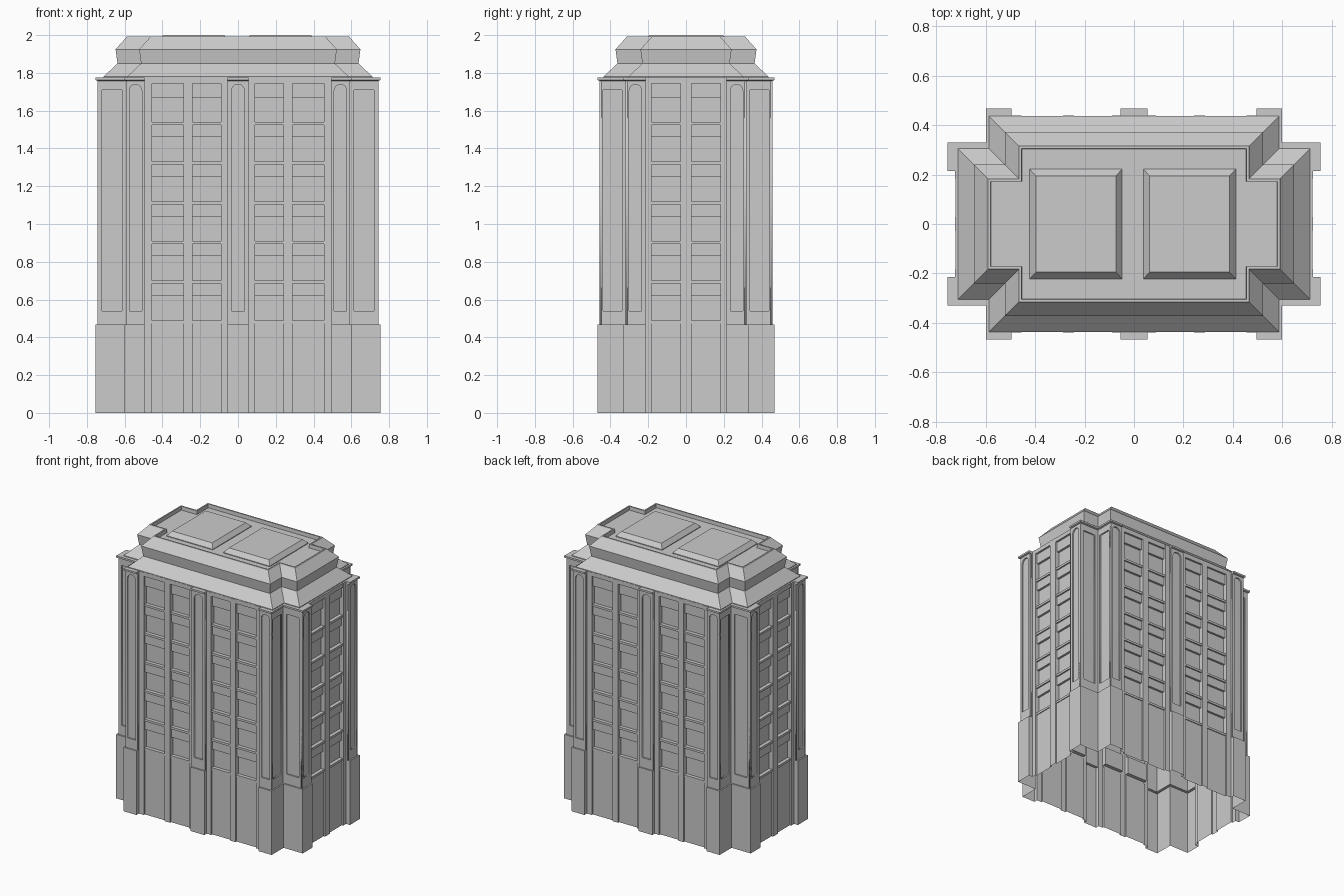
import bpy, bmesh, math

cube = bpy.data.objects.get("Cube")
if cube:
    bpy.data.objects.remove(cube)

stone = bpy.data.materials.new("grey_stone")
stone.use_nodes = True
GREY = (0.6, 0.6, 0.6, 1)
stone.diffuse_color = GREY
stone.node_tree.nodes["Principled BSDF"].inputs["Base Color"].default_value = GREY


def four_way(q):
    """Mirror a quarter outline into a closed loop."""
    r = q[::-1]
    return (q + [(x, -y) for x, y in r] + [(-x, -y) for x, y in q]
            + [(-x, y) for x, y in r])


def loft(name, rings, cap=True):
    """Skin a stack of (z, outline) rings, open at the bottom."""
    bm = bmesh.new()
    loops = [[bm.verts.new((x, y, z)) for x, y in ring] for z, ring in rings]
    n = len(loops[0])
    for a, b in zip(loops, loops[1:]):
        for i in range(n):
            j = (i + 1) % n
            bm.faces.new((a[j], a[i], b[i], b[j]))
    if cap:
        bm.faces.new(loops[-1][::-1])
    bmesh.ops.remove_doubles(bm, verts=bm.verts[:], dist=0.0002)
    bmesh.ops.recalc_face_normals(bm, faces=bm.faces[:])
    me = bpy.data.meshes.new(name)
    bm.to_mesh(me)
    bm.free()
    me.materials.append(stone)
    ob = bpy.data.objects.new(name, me)
    bpy.context.collection.objects.link(ob)
    return ob


# Walls: piers stand proud, bays move in and out with height
PIER, WALL, SIDE_SHIFT = 0.468, 0.44, 0.285


def wall_plan(s, bay):
    p = PIER - s
    sw, sb = WALL + SIDE_SHIFT, bay + SIDE_SHIFT
    q = [(0.055, p), (0.055, WALL)]
    for a, b in ((0.09, 0.242), (0.288, 0.455)):
        q += [(a, WALL), (a, bay), (b, bay), (b, WALL)]
    q += [(0.495, WALL), (0.495, p), (0.6 - s, p), (0.6 - s, 0.33 - s),
          (0.755 - s, 0.33 - s), (0.755 - s, 0.215), (sw, 0.215),
          (sw, 0.183), (sb, 0.183), (sb, 0.028), (sw, 0.028)]
    return four_way(q)


SILL, SPANDREL, PANE, LOW = 0.434, 0.424, 0.408, 0.428
SHRINK = 0.02
levels = [(0, 0, LOW), (0.468, 0, LOW), (0.468, SHRINK, LOW)]
for row in range(6):
    z = 0.49 + row * 0.21
    levels += [(z - 0.016, SHRINK, SPANDREL if row else LOW),
               (z - 0.016, SHRINK, SILL), (z, SHRINK, SILL), (z, SHRINK, PANE),
               (z + 0.13, SHRINK, PANE), (z + 0.13, SHRINK, SPANDREL)]
levels += [(1.745, SHRINK, SPANDREL), (1.745, SHRINK, WALL - 0.002),
           (1.755, SHRINK, WALL - 0.002), (1.762, 0, WALL - 0.002),
           (1.775, 0, WALL - 0.002)]
loft("walls", [(z, wall_plan(s, b)) for z, s, b in levels])


# Stepped roof with a concave foot and a low parapet
def roof_plan(d):
    return four_way([(0.587 - d, 0.437 - d), (0.587 - d, 0.305 - d),
                     (0.712 - d, 0.305 - d)])


profile = [(1.77, 0), (1.78, 0), (1.85, 0.074), (1.925, 0.064),
           (1.985, 0.118), (1.992, 0.122), (1.992, 0.132), (1.965, 0.134)]
loft("roof", [(z, roof_plan(d)) for z, d in profile])


# Two raised roof lights
def rectangle(cx, hx, hy):
    return [(cx - hx, hy), (cx + hx, hy), (cx + hx, -hy), (cx - hx, -hy)]


for name, cx in (("left_roof_light", 0.225), ("right_roof_light", -0.235)):
    loft(name, [(1.96, rectangle(cx, 0.187, 0.222)),
                (1.97, rectangle(cx, 0.187, 0.222)),
                (2.0, rectangle(cx, 0.162, 0.195))])


# Pier frames around sunk panels
def frame(name, x, y, turn, width, panel, arched):
    cu = bpy.data.curves.new(name, 'CURVE')
    cu.dimensions, cu.fill_mode, cu.extrude = '2D', 'BOTH', 0.005
    w, p = width / 2, panel / 2
    outer = [(-w, 0.468), (w, 0.468), (w, 1.757), (-w, 1.757)]
    inner = [(-p, 0.54), (p, 0.54)]
    if arched:
        inner += [(p * math.cos(i * math.pi / 8),
                   1.74 - p + p * math.sin(i * math.pi / 8)) for i in range(9)]
    else:
        inner += [(p, 1.71), (-p, 1.71)]
    for pts in (outer, inner):
        sp = cu.splines.new('POLY')
        sp.points.add(len(pts) - 1)
        for pt, (u, v) in zip(sp.points, pts):
            pt.co = (u, v, 0, 1)
        sp.use_cyclic_u = True
    cu.materials.append(stone)
    ob = bpy.data.objects.new(name, cu)
    ob.location = (x, y, 0)
    ob.rotation_euler = (math.pi / 2, 0, turn)
    bpy.context.collection.objects.link(ob)


HALF = math.pi / 2
INSET = 0.015
for sy, end in ((-1, "front"), (1, "back")):
    facing = 0 if sy < 0 else math.pi
    py = sy * (PIER - INSET)
    frame(end + "_middle_pier_frame", 0, py, facing, 0.11, 0.07, True)
    for sx, side in ((1, "left"), (-1, "right")):
        tag = end + "_" + side
        frame(tag + "_pier_frame", sx * 0.5425, py, facing, 0.095, 0.066, True)
        frame(tag + "_wing_frame", sx * 0.6675, sy * (0.33 - INSET), facing,
              0.155, 0.105, False)
        frame(tag + "_return_frame", sx * (0.6 - INSET), sy * 0.389, sx * HALF,
              0.138, 0.1, False)
        frame(tag + "_wing_pier_frame", sx * (0.755 - INSET), sy * 0.2675,
              sx * HALF, 0.105, 0.066, True)
